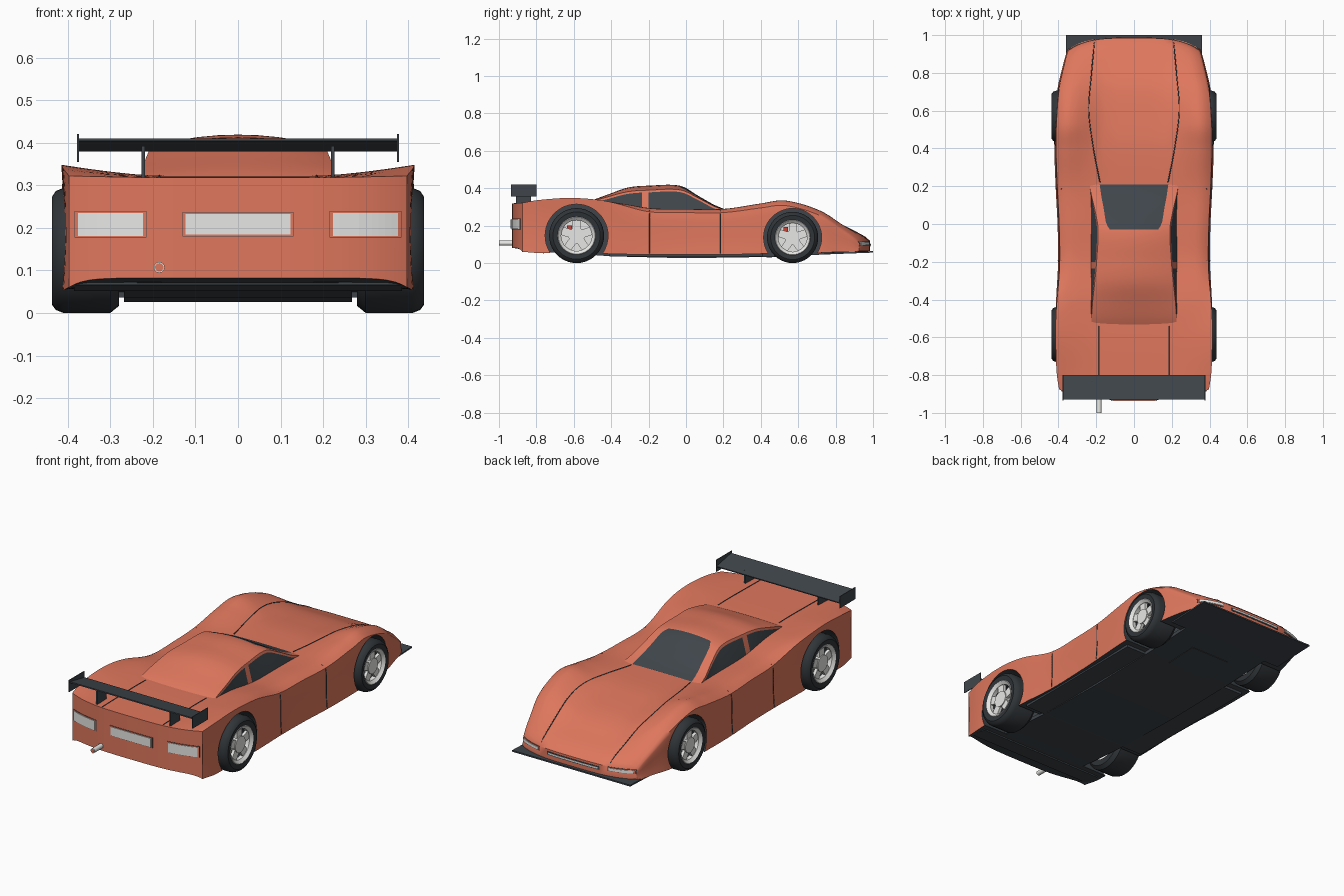
import bpy, bmesh, math
from mathutils import Vector, Matrix
from mathutils.bvhtree import BVHTree

if "Cube" in bpy.data.objects:
    bpy.data.objects.remove(bpy.data.objects["Cube"])


def material(name, rgb, rough=0.5):
    m = bpy.data.materials.new(name)
    m.use_nodes = True
    m.diffuse_color = (*rgb, 1)
    node = m.node_tree.nodes["Principled BSDF"]
    node.inputs["Base Color"].default_value = (*rgb, 1)
    node.inputs["Roughness"].default_value = rough
    return m


PAINT = material("orange paint", (0.74, 0.185, 0.11))
DARK = material("dark grey trim", (0.05, 0.06, 0.07))
BLACK = material("black rubber", (0.03, 0.035, 0.04))
SILVER = material("light grey", (0.82, 0.82, 0.8))
RED = material("red caliper", (0.6, 0.06, 0.04))


def build(name, bm, mats, smooth=None):
    bmesh.ops.recalc_face_normals(bm, faces=bm.faces)
    me = bpy.data.meshes.new(name)
    bm.to_mesh(me)
    bm.free()
    for m in mats:
        me.materials.append(m)
    ob = bpy.data.objects.new(name, me)
    bpy.context.collection.objects.link(ob)
    if smooth:
        bpy.ops.object.select_all(action='DESELECT')
        ob.select_set(True)
        bpy.context.view_layer.objects.active = ob
        bpy.ops.object.shade_smooth_by_angle(angle=math.radians(smooth))
    return ob


def box(name, lo, hi, mat, rot=Matrix()):
    bm = bmesh.new()
    lo, hi = Vector(lo), Vector(hi)
    bmesh.ops.create_cube(bm, size=1, matrix=Matrix.Translation((lo + hi) / 2) @ rot
                          @ Matrix.Diagonal((*(hi - lo), 1)))
    return build(name, bm, [mat])


def slab(name, line, thick, half, mat):
    # plate whose underside follows a (y, z) line
    outline = line + [(y, z + thick) for y, z in reversed(line)]
    bm = bmesh.new()
    a, b = ([bm.verts.new((x, y, z)) for y, z in outline] for x in (-half, half))
    bm.faces.new(a)
    bm.faces.new(b)
    for j in range(len(a)):
        bm.faces.new((a[j - 1], a[j], b[j], b[j - 1]))
    return build(name, bm, [mat])


def lathe(name, profile, centre, mat, steps=40):
    # closed (x, radius) profile turned about the x axis
    bm = bmesh.new()
    rings = []
    for i in range(steps):
        a = math.tau * i / steps
        rings.append([bm.verts.new(Vector(centre) + Vector((x, r * math.cos(a), r * math.sin(a))))
                      for x, r in profile])
    for i in range(steps):
        p, q = rings[i - 1], rings[i]
        for j in range(len(p)):
            bm.faces.new((p[j - 1], p[j], q[j], q[j - 1]))
    return build(name, bm, [mat], 35)


def cylinder(name, radius, depth, matrix, mat, segs=40):
    bm = bmesh.new()
    bmesh.ops.create_cone(bm, cap_ends=True, segments=segs, radius1=radius,
                          radius2=radius, depth=depth, matrix=matrix)
    return build(name, bm, [mat], 35)


def interp(table, y):
    # smooth interpolation of table rows by their first column
    n = len(table)
    i = max(k for k in range(n - 1) if k == 0 or table[k][0] <= y)
    a, b = table[i], table[i + 1]
    p, q = table[max(i - 1, 0)], table[min(i + 2, n - 1)]
    h = b[0] - a[0]
    t = (y - a[0]) / h
    out = []
    for c in range(1, len(a)):
        m0 = (b[c] - p[c]) / (b[0] - p[0]) * h
        m1 = (q[c] - a[c]) / (q[0] - a[0]) * h
        out.append((2*t**3 - 3*t*t + 1) * a[c] + (t**3 - 2*t*t + t) * m0
                   + (3*t*t - 2*t**3) * b[c] + (t**3 - t*t) * m1)
    return out


def ease(t):
    t = min(max(t, 0), 1)
    return t * t * (3 - 2 * t)


# body stations: y, half width, centre height, fender height, edge height, bottom
BODY = [(-0.93, .397, .318, .32, .322, .082), (-0.8, .41, .32, .333, .338, .062),
        (-0.6, .415, .322, .342, .348, .055), (-0.42, .413, .315, .335, .33, .05),
        (-0.2, .402, .285, .295, .275, .045), (0.0, .405, .28, .29, .27, .045),
        (0.2, .415, .283, .29, .27, .045), (0.4, .422, .284, .32, .295, .05),
        (0.53, .42, .272, .337, .308, .052), (0.72, .405, .24, .282, .255, .055),
        (0.85, .38, .19, .205, .185, .06), (0.95, .36, .147, .147, .133, .06),
        (0.985, .35, .118, .115, .11, .065)]
US = [-1, -.97, -.93, -.88, -.82, -.72, -.6, -.48, -.38, -.2]
US = US + [0] + [-u for u in reversed(US)]


def body_section(bm, y):
    w, zc, zf, ze, zb = interp(BODY, y)
    tail = max(0, (-.6 - y) / .33) ** 2
    bow = .055 * tail - .06 * max(0, (y - .6) / .385) ** 2
    rear = ease((-.25 - y) / .3)          # crisp rear fender, soft elsewhere
    tuck = .022 * (1 - rear)

    def vert(u, z, k=1.0):
        return bm.verts.new((u * w * k, y + bow * abs(u) ** 3.5, z))
    top = []
    for u in US:
        a = abs(u)
        soft = zc + (zf - zc) * ease((a - .35) / .53) + (ze - zf) * max(0, (a - .82) / .18) ** 2
        crisp = zc + (ze - zc) * max(0, (a - .45) / .55) ** 1.4
        top.append(vert(u, soft + (crisp - soft) * rear, 1 - tuck))
    lip = zb - .022 * tail
    levels = [.08, .18, .35, .6, .85]
    girth = lambda t: 1 - .015 * math.sin(math.pi * t) - tuck * max(0, 1 - t / .35) ** 2
    right = [vert(1, ze + (lip - ze) * t, girth(t)) for t in levels]
    left = [vert(-1, ze + (lip - ze) * t, girth(t)) for t in reversed(levels)]
    bottom = [vert(u, zb + (lip - zb) * abs(u) ** 12) for u in US]
    return top, right, bottom, left


# lofted body shell
bm = bmesh.new()
secs = [body_section(bm, -.93 + 1.915 * i / 76) for i in range(77)]
rings = [t + r + b[::-1] + l for t, r, b, l in secs]
for p, q in zip(rings, rings[1:]):
    for j in range(len(p)):
        bm.faces.new((p[j - 1], p[j], q[j], q[j - 1]))
for t, r, b, l in (secs[0], secs[-1]):
    for i in range(len(t) - 1):
        bm.faces.new((t[i], t[i + 1], b[i + 1], b[i]))
    bm.faces.new([t[-1]] + r + [b[-1]])
    bm.faces.new([b[0]] + l + [t[0]])
bmesh.ops.recalc_face_normals(bm, faces=bm.faces)
for f in bm.faces:
    f.material_index = int(f.normal.z < -.7)
skin = BVHTree.FromBMesh(bm)
body = build("body_shell", bm, [PAINT, DARK])

# wheel arches cut into the body
AXLES = {"rear": (-.585, .147, .168), "front": (.57, .137, .155)}
TURN = Matrix.Rotation(math.pi / 2, 4, 'Y')
for y, r, arch in AXLES.values():
    for s in (-1, 1):
        cut = cylinder("arch_cutter", arch, .35, Matrix.Translation((s * .435, y, r)) @ TURN, DARK, 48)
        cut.hide_render = True
        mod = body.modifiers.new("arch", 'BOOLEAN')
        mod.operation, mod.solver, mod.object = 'DIFFERENCE', 'EXACT', cut
        mod.material_mode = 'TRANSFER'
        bpy.context.view_layer.objects.active = body
        bpy.ops.object.modifier_apply(modifier=mod.name)
        bpy.data.objects.remove(cut)
bpy.ops.object.select_all(action='DESELECT')
body.select_set(True)
bpy.ops.object.shade_smooth_by_angle(angle=math.radians(45))

# cabin stations: y, window top x, window top z, roof centre z
CABIN = [(-0.55, .228, .308, .312), (-0.5, .225, .33, .336), (-0.42, .22, .354, .366),
         (-0.31, .208, .382, .404), (-0.2, .198, .39, .414), (-0.03, .19, .391, .413),
         (0.07, .206, .346, .357), (0.15, .225, .304, .312), (0.21, .236, .283, .287)]
bm = bmesh.new()
ys = sorted({round(-.55 + .76 * i / 38, 3) for i in range(39)} | {-.235, -.2})
rows = []
for y in ys:
    xw, zw, zc = interp(CABIN, y)
    pane = .77 - .1 * max(0, (.02 - y) / .05) ** 2 if -.04 < y < .02 else .77
    half = [(.24, .24), (xw + .12 * (.24 - xw), zw - .012)]
    half += [(xw * u, zw + (zc - zw) * (1 - u * u)) for u in (1, .9, pane, .5, .25)]
    pts = half + [(0, zc)] + [(-x, z) for x, z in reversed(half)]
    rows.append([bm.verts.new((x, y, z)) for x, z in pts])
last = len(rows[0]) - 2
for y0, y1, p, q in zip(ys, ys[1:], rows, rows[1:]):
    mid = (y0 + y1) / 2
    for j in range(last + 1):
        f = bm.faces.new((p[j], p[j + 1], q[j + 1], q[j]))
        side = j in (0, last) and -.52 < mid < .19 and not -.235 < mid < -.2
        screen = 4 <= j <= last - 4 and -.03 < mid
        f.material_index = int(side or screen)
build("cabin", bm, [PAINT, DARK], 30)


def on_skin(origin, direction, offset):
    hit = skin.ray_cast(Vector(origin), Vector(direction))[0]
    return hit - Vector(direction) * offset


def skin_plate(name, x0, x1, z0, z1, end, offset, mat):
    # thin plate following the nose (end=1) or the tail (end=-1)
    bm = bmesh.new()
    nx, nz = 10, 3
    layers = []
    for off in (-.002, offset):
        layers.append([[bm.verts.new(on_skin((x0 + (x1 - x0) * i / nx, 2 * end, z0 + (z1 - z0) * k / nz),
                                             (0, -end, 0), off)) for i in range(nx + 1)] for k in range(nz + 1)])
    for g in layers:
        for k in range(nz):
            for i in range(nx):
                bm.faces.new((g[k][i], g[k][i + 1], g[k + 1][i + 1], g[k + 1][i]))
    a, b = [g[0] + [r[-1] for r in g[1:-1]] + g[-1][::-1] + [r[0] for r in g[-2:0:-1]] for g in layers]
    for i in range(len(a)):
        bm.faces.new((a[i - 1], a[i], b[i], b[i - 1]))
    build(name, bm, [mat])


def framed(name, x0, x1, z0, z1, end):
    for part, grow, off, mat in (("gap", .008, .002, DARK), ("frame", .0065, .004, PAINT), ("lens", 0, .007, SILVER)):
        skin_plate(f"{name}_{part}", x0 - grow, x1 + grow, z0 - grow / 2, z1 + grow / 2, end, off, mat)


# tail lights, tail panel, nose lights and grille
framed("tail_panel", -.123, .123, .184, .233, -1)
for s, side in ((1, "left"), (-1, "right")):
    framed(f"tail_light_{side}", *sorted((s * .223, s * .376)), .181, .235, -1)
    framed(f"nose_light_{side}", *sorted((s * .215, s * .337)), .097, .112, 1)
skin_plate("nose_grille_gap", -.16, .16, .088, .106, 1, .002, DARK)
skin_plate("nose_grille", -.15, .15, .093, .101, 1, .004, SILVER)


def seam(name, points, direction):
    cu = bpy.data.curves.new(name, 'CURVE')
    cu.dimensions, cu.bevel_depth, cu.bevel_resolution = '3D', .0028, 0
    sp = cu.splines.new('POLY')
    sp.points.add(len(points) - 1)
    for knot, p in zip(sp.points, points):
        knot.co = (*on_skin(p, direction, 0), 1)
    cu.materials.append(DARK)
    bpy.context.collection.objects.link(bpy.data.objects.new(name, cu))


# panel seams
HOOD = [(.22, .18), (.4, .215), (.6, .24), (.8, .225), (.96, .21)]
for s, side in ((1, "left"), (-1, "right")):
    hood = [(s * interp(HOOD, .22 + .74 * i / 30)[0], .22 + .74 * i / 30, 1) for i in range(31)]
    seam(f"hood_seam_{side}", hood, (0, 0, -1))
    seam(f"deck_seam_{side}", [(s * .185, -.92 + .38 * i / 14, 1) for i in range(15)], (0, 0, -1))
    for y, edge in ((.185, "front"), (-.195, "rear")):
        seam(f"door_seam_{edge}_{side}", [(s, y, .05 + .23 * i / 14) for i in range(15)], (-s, 0, 0))

# wheels
for end, (y, r, _) in AXLES.items():
    for s, side in ((1, "left"), (-1, "right")):
        tag, c = f"{end}_{side}", (0, y, r)
        tyre = [(.28, .66), (.28, .88), (.3, 1), (.41, 1), (.428, .95), (.437, .86), (.432, .66)]
        lathe(f"tyre_{tag}", [(s * x, k * r) for x, k in tyre], c, BLACK)
        rim = [(.4, .56), (.4, .71), (.43, .71), (.435, .67), (.422, .56)]
        lathe(f"rim_{tag}", [(s * x, k * r) for x, k in rim], c, SILVER)
        at = lambda x: Matrix.Translation((s * x, y, r)) @ TURN
        cylinder(f"brake_disc_{tag}", r * .66, .02, at(.31), SILVER)
        cylinder(f"hub_{tag}", r * .3, .04, at(.405), SILVER, 20)
        box(f"caliper_{tag}", (s * .34 - .02, y - .05, r + .03), (s * .34 + .02, y - .025, r + .055), RED)
        for i in range(5):
            spin = Matrix.Rotation(math.tau * (i + .25) / 5, 4, 'X') @ Matrix.Translation((0, r * .42, 0))
            box(f"spoke_{tag}_{i}", (s * .412 - .008, y - r * .25, r - r * .15),
                (s * .412 + .008, y + r * .25, r + r * .15), SILVER, spin)

# rear wing
box("wing_blade", (-.375, -.93, .392), (.375, -.8, .398), DARK, Matrix.Rotation(-.19, 4, 'X'))
for s, side in ((1, "left"), (-1, "right")):
    box(f"wing_end_plate_{side}", (s * .376 - .002, -.935, .355), (s * .376 + .002, -.8, .42), DARK)
    box(f"wing_support_{side}", (s * .223 - .004, -.91, .31), (s * .223 + .004, -.83, .392), DARK)

# floor with rear diffuser, sills, splitter and exhaust
slab("floor", [(-.87, .072), (-.4, .036), (0, .026), (.45, .033), (.9, .053)], .02, .268, DARK)
slab("tail_valance", [(-.86, .066), (-.76, .052)], .014, .385, DARK)
box("sill_floor", (-.39, -.41, .036), (.39, .41, .06), DARK)
slab("floor_hatch", [(.43, .03), (.62, .038)], .01, .12, DARK)
slab("front_splitter", [(.74, .046), (1, .056)], .008, .36, DARK)
ALONG = Matrix.Rotation(math.pi / 2, 4, 'X')
cylinder("exhaust_pipe", .013, .12, Matrix.Translation((-.185, -.94, .107)) @ ALONG, SILVER, 16)
cylinder("exhaust_bore", .01, .004, Matrix.Translation((-.185, -.999, .107)) @ ALONG, PAINT, 16)
